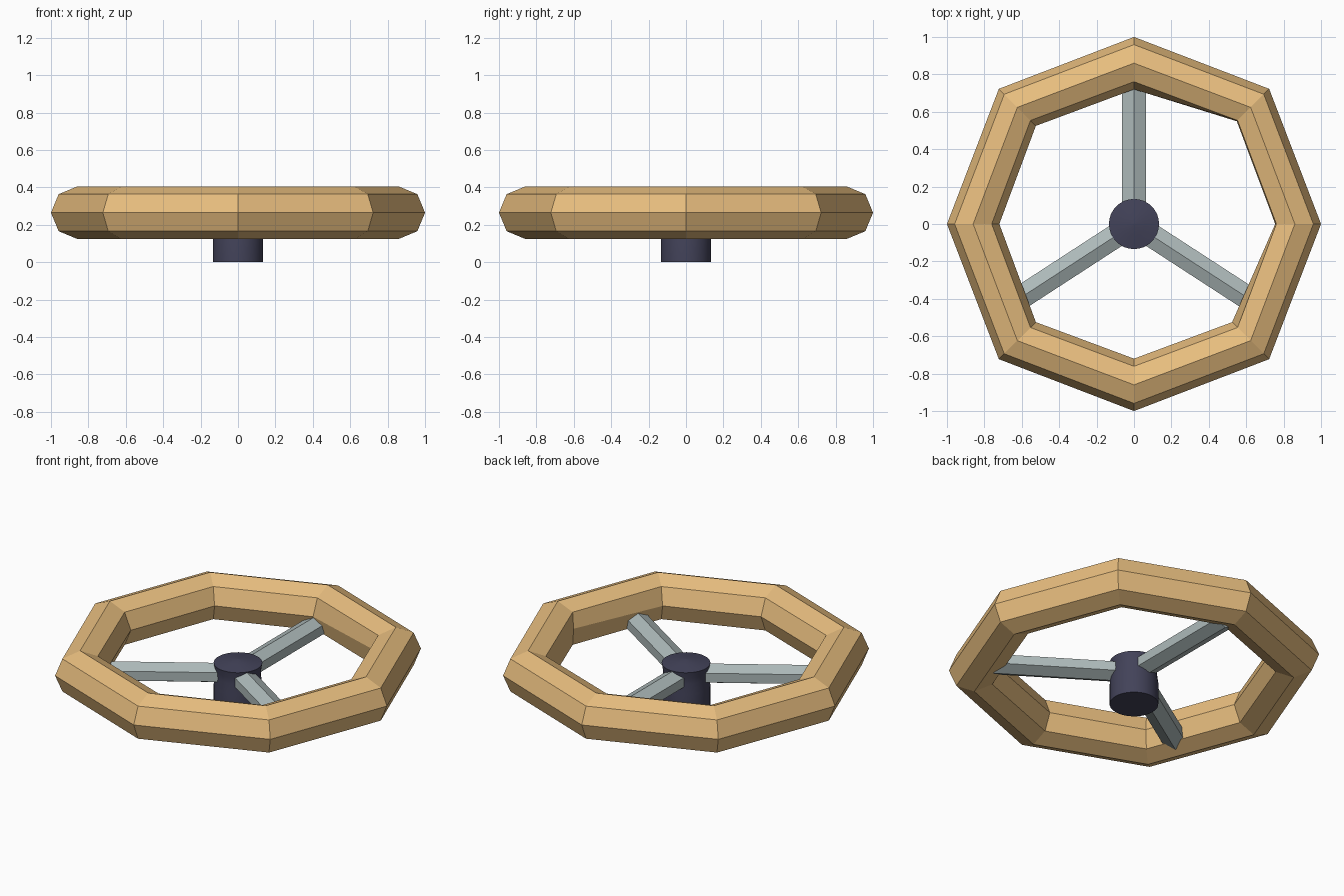
import bpy, bmesh
from math import sin, cos, pi, radians
from mathutils import Matrix, Vector

if "Cube" in bpy.data.objects:
    bpy.data.objects.remove(bpy.data.objects["Cube"])


def material(name, rgb):
    m = bpy.data.materials.new(name)
    m.diffuse_color = (*rgb, 1)
    m.use_nodes = True
    m.node_tree.nodes["Principled BSDF"].inputs["Base Color"].default_value = m.diffuse_color
    return m


def loft(name, rings, mat, closed=False, caps=False):
    """Skin a list of equal-length point rings into one mesh object."""
    bm = bmesh.new()
    vr = [[bm.verts.new(p) for p in ring] for ring in rings]
    n = len(vr[0])
    for i in range(len(vr) if closed else len(vr) - 1):
        a, b = vr[i], vr[(i + 1) % len(vr)]
        for j in range(n):
            k = (j + 1) % n
            bm.faces.new((a[j], a[k], b[k], b[j]))
    if caps:
        bm.faces.new(vr[0])
        bm.faces.new(vr[-1])
    bmesh.ops.recalc_face_normals(bm, faces=bm.faces)
    me = bpy.data.meshes.new(name)
    bm.to_mesh(me)
    bm.free()
    me.materials.append(mat)
    ob = bpy.data.objects.new(name, me)
    bpy.context.collection.objects.link(ob)
    return ob


wood = material("wood", (0.80, 0.51, 0.21))
steel = material("steel", (0.42, 0.49, 0.49))
dark = material("dark", (0.055, 0.055, 0.10))

# Rim: eight-sided ring with an eight-sided tube, diagonals slightly further out
rings = []
for i in range(8):
    a = i * pi / 4
    R = 0.86 if i % 2 == 0 else 0.882
    ring = []
    for j in range(8):
        b = j * pi / 4
        r = R + 0.14 * cos(b)
        if j == 4 and i in (0, 1):  # inner edge is flattened on this side
            r += 0.035
        ring.append((r * cos(a), r * sin(a), 0.265 + 0.14 * sin(b)))
    rings.append(ring)
loft("rim", rings, wood, closed=True)

# Spokes: three six-sided bars with a ridge on top
section = [(0, 0.058), (0.063, 0.028), (0.063, -0.028),
           (0, -0.058), (-0.063, -0.028), (-0.063, 0.028)]
for name, deg in (("back", 90), ("left", 213), ("right", -33)):
    rot = Matrix.Rotation(radians(deg), 4, 'Z')
    loft("spoke_" + name,
         [[rot @ Vector((r, y, 0.2 + z)) for y, z in section] for r in (0.05, 0.78)],
         steel, caps=True)

# Hub: round post with a slight waist and a shallow pointed cap
profile = [(0.134, 0), (0.134, 0.13), (0.126, 0.19), (0.128, 0.225),
           (0.134, 0.262), (0.06, 0.275), (0.004, 0.283)]
hub = loft("hub", [[(r * cos(t * pi / 16), r * sin(t * pi / 16), z) for t in range(32)]
                   for r, z in profile], dark, caps=True)
bpy.context.view_layer.objects.active = hub
hub.select_set(True)
bpy.ops.object.shade_smooth_by_angle(angle=radians(35))
